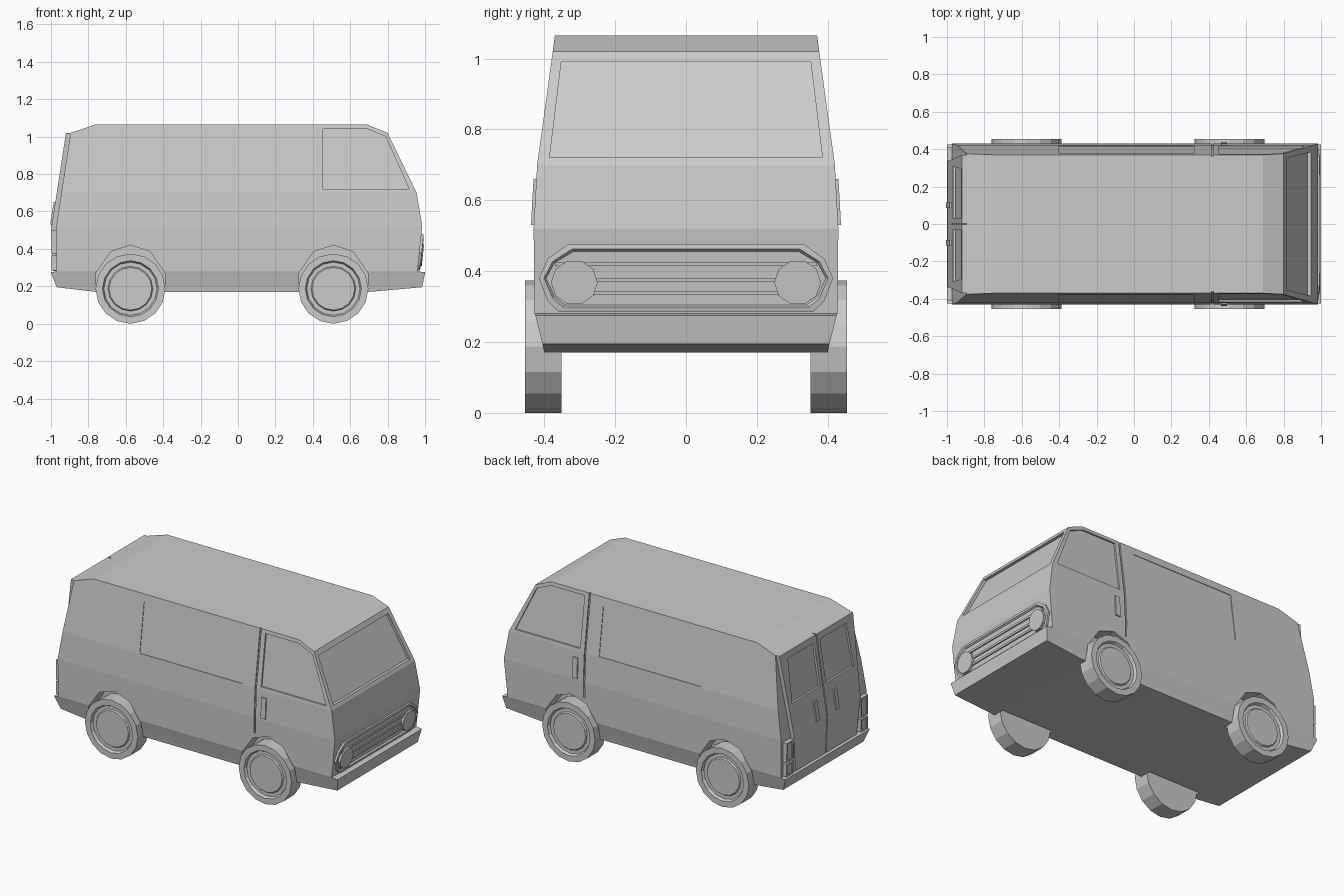
import bpy, bmesh, math

if "Cube" in bpy.data.objects:
    bpy.data.objects.remove(bpy.data.objects["Cube"])

# Body levels: height, rear x, front x, half width
LEVELS = [(.17, -.76, .70, .40), (.195, -.97, .985, .405), (.275, -1, 1, .425),
          (.28, -.97, .96, .427), (.52, -.972, .985, .43), (.70, -.944, .955, .42),
          (1.02, -.895, .80, .376), (1.065, -.76, .69, .37)]


def at(z, col):
    """Body surface value at height z (1 rear x, 2 front x, 3 half width)."""
    for a, b in zip(LEVELS, LEVELS[1:]):
        if z <= b[0] or b is LEVELS[-1]:
            return a[col] + (b[col] - a[col]) * (z - a[0]) / (b[0] - a[0])


def front(pts, off):
    return [(at(z, 2) + off, y, z) for y, z in pts]


def rear(pts, off):
    return [(at(z, 1) - off, y, z) for y, z in pts]


def side(pts, off, s):
    return [(x, s * (at(z, 3) + off), z) for x, z in pts]


def rect(a0, a1, b0, b1):
    return [(a0, b0), (a1, b0), (a1, b1), (a0, b1)]


def loft(name, rings):
    """Solid skinned through rings of equal length, capped at both ends."""
    bm = bmesh.new()
    vs = [[bm.verts.new(p) for p in r] for r in rings]
    n = len(vs[0])
    for a, b in zip(vs, vs[1:]):
        for i in range(n):
            j = (i + 1) % n
            bm.faces.new((a[i], a[j], b[j], b[i]))
    bm.faces.new(vs[0])
    bm.faces.new(vs[-1])
    bmesh.ops.recalc_face_normals(bm, faces=bm.faces)
    me = bpy.data.meshes.new(name)
    bm.to_mesh(me)
    bm.free()
    ob = bpy.data.objects.new(name, me)
    bpy.context.collection.objects.link(ob)
    return ob


def cut(ob, rings):
    cutter = loft("cutter", rings)
    cutter.hide_render = True
    m = ob.modifiers.new("cut", "BOOLEAN")
    m.operation, m.solver, m.object = "DIFFERENCE", "EXACT", cutter
    bpy.context.view_layer.objects.active = ob
    bpy.ops.object.modifier_apply(modifier=m.name)
    bpy.data.objects.remove(cutter)


# Body shell with bumper lips
body = loft("body", [[(r, -w, z), (f, -w, z), (f, w, z), (r, w, z)]
                     for z, r, f, w in LEVELS])

# Windscreen recess
screen = [(-.385, .72), (.385, .72), (.352, .99), (-.352, .99)]
cut(body, [front(screen, -.018), front(screen, .05)])

AXLES = (-.575, .51)
arch = [(-.185, .1), (-.185, .27), (-.105, .385), (0, .42),
        (.105, .385), (.185, .27), (.185, .1)]
door_window = [(.455, .72), (.915, .72), (.79, 1.0), (.69, 1.042), (.455, 1.042)]
cargo_panel = rect(-.4, .32, .705, 1.018)
seam_z = [.42, .52, .70, 1.02, 1.07]

for s in (-1, 1):
    # Wheel arches
    for ax in AXLES:
        cut(body, [[(ax + x, s * y, z) for x, z in arch] for y in (.33, .5)])
    # Cab door window, shallow cargo side panel
    cut(body, [side(door_window, -.01, s), side(door_window, .04, s)])
    cut(body, [side(cargo_panel, -.004, s), side(cargo_panel, .04, s)])
    # Door seam groove
    prof = [(at(z, 3) - .008, z) for z in seam_z] + [(.5, 1.07), (.5, .42)]
    cut(body, [[(x, s * y, z) for y, z in prof] for x in (.414, .424)])
    # Door handle
    h = rect(.465, .498, .53, .66)
    loft("door_handle", [side(h, -.01, s), side(h, .008, s)])

    # Wheels: tyre, rim groove and hub disc
    for ax in AXLES:
        rings = [(.187, .352), (.187, .455), (.15, .455), (.142, .438),
                 (.12, .438), (.114, .446)]
        loft("wheel", [[(ax + r * math.sin(k * math.pi / 8), s * y,
                         .187 - r * math.cos(k * math.pi / 8)) for k in range(16)]
                       for r, y in rings])

    # Rear door leaf with window recess
    door = loft("rear_door", [
        [(at(z, 1) + .02, s * .004, z), (at(z, 1) - off, s * .004, z),
         (at(z, 1) - off, s * y, z), (at(z, 1) + .02, s * y, z)]
        for z, y, off in ((.282, .31, .018), (.52, .335, .025),
                          (.70, .347, .025), (1.02, .37, .025))])
    glass = [(s * .03, .71), (s * .31, .71), (s * .295, .98), (s * .03, .98)]
    cut(door, [rear(glass, .012), rear(glass, .06)])
    h = rect(s * .085, s * .115, .53, .65)
    loft("rear_handle", [rear(h, .01), rear(h, .034)])

    # Tail lights: stacked pair of framed lenses
    for z0, z1 in ((.285, .365), (.375, .50)):
        big = rect(s * .34, s * .41, z0, z1)
        small = rect(s * .35, s * .40, z0 + .01, z1 - .01)
        loft("tail_light", [rear(big, -.01), rear(big, .027),
                            rear(small, .027), rear(small, .019)])

    # Headlights
    lamp = [(s * .315 + .066 * math.cos(math.radians(18 + 36 * k + 18 * 3)),
             .368 + .064 * math.sin(math.radians(18 + 36 * k + 18 * 3)))
            for k in range(10)]
    loft("headlight", [front(lamp, -.01), front(lamp, .02)])

# Grille surround with stepped recess
half = [(.333, .476), (.39, .435), (.415, .38), (.39, .315), (.36, .285)]
outline = half + [(-y, z) for y, z in reversed(half)]


def shrink(d):
    return [(y * (1 - d / .41), .38 + (z - .38) * (1 - d / .096)) for y, z in outline]


loft("grille", [front(shrink(0), -.01), front(shrink(0), .012),
                front(shrink(.014), .014), front(shrink(.02), .004)])

# Grille bars
for z in (.338, .375, .42):
    bar = rect(-.37, .37, z - .006, z + .006)
    loft("grille_bar", [front(bar, -.005), front(bar, .012)])
